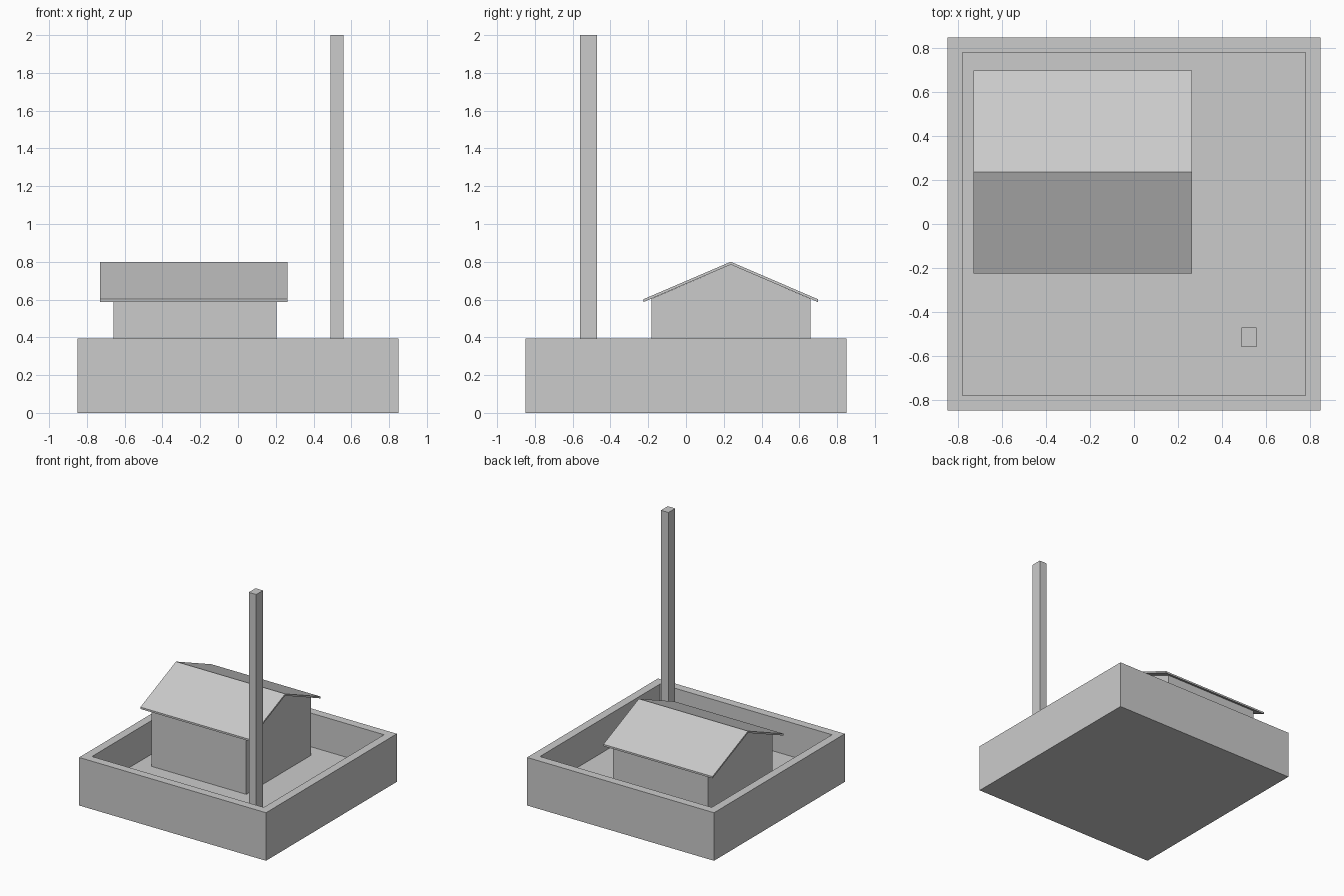
import bpy, bmesh

if "Cube" in bpy.data.objects:
    bpy.data.objects.remove(bpy.data.objects["Cube"])

FLOOR, RIM = 0.118, 0.395


def finish(name, bm):
    bmesh.ops.recalc_face_normals(bm, faces=bm.faces)
    mesh = bpy.data.meshes.new(name)
    bm.to_mesh(mesh)
    bm.free()
    obj = bpy.data.objects.new(name, mesh)
    bpy.context.collection.objects.link(obj)
    return obj


def box(name, x0, x1, y0, y1, z0, z1):
    return extrude_profile(name, [(y0, z0), (y1, z0), (y1, z1), (y0, z1)], x0, x1)


def extrude_profile(name, yz, x0, x1):
    """Closed side profile (y, z) extruded along x."""
    bm = bmesh.new()
    face = bm.faces.new([bm.verts.new((x0, y, z)) for y, z in yz])
    ext = bmesh.ops.extrude_face_region(bm, geom=[face], use_keep_orig=True)
    verts = [g for g in ext["geom"] if isinstance(g, bmesh.types.BMVert)]
    bmesh.ops.translate(bm, verts=verts, vec=(x1 - x0, 0, 0))
    return finish(name, bm)


# Walled yard: block with the top inset and pushed down to the floor
bm = bmesh.new()
bmesh.ops.create_cube(bm, size=1)
for v in bm.verts:
    v.co = (v.co.x * 1.7, v.co.y * 1.7, (v.co.z + 0.5) * RIM)
bm.faces.ensure_lookup_table()
bm.normal_update()
top = max(bm.faces, key=lambda f: f.calc_center_median().z)
bmesh.ops.inset_region(bm, faces=[top], thickness=0.097)
pit = bmesh.ops.extrude_discrete_faces(bm, faces=[top])["faces"][0]
bmesh.ops.translate(bm, verts=pit.verts, vec=(0, 0, FLOOR - RIM))
finish("walled_yard", bm)

# House body with gable ends
extrude_profile("house_body",
                [(-0.183, FLOOR), (0.658, FLOOR), (0.658, 0.604),
                 (0.237, 0.785), (-0.183, 0.604)], -0.66, 0.203)

# Thin overhanging gable roof
extrude_profile("roof",
                [(-0.225, 0.602), (0.237, 0.8), (0.698, 0.602),
                 (0.698, 0.587), (0.237, 0.785), (-0.225, 0.587)], -0.73, 0.263)

# Tall square post
box("tall_post", 0.49, 0.558, -0.56, -0.472, FLOOR, 2.0)
